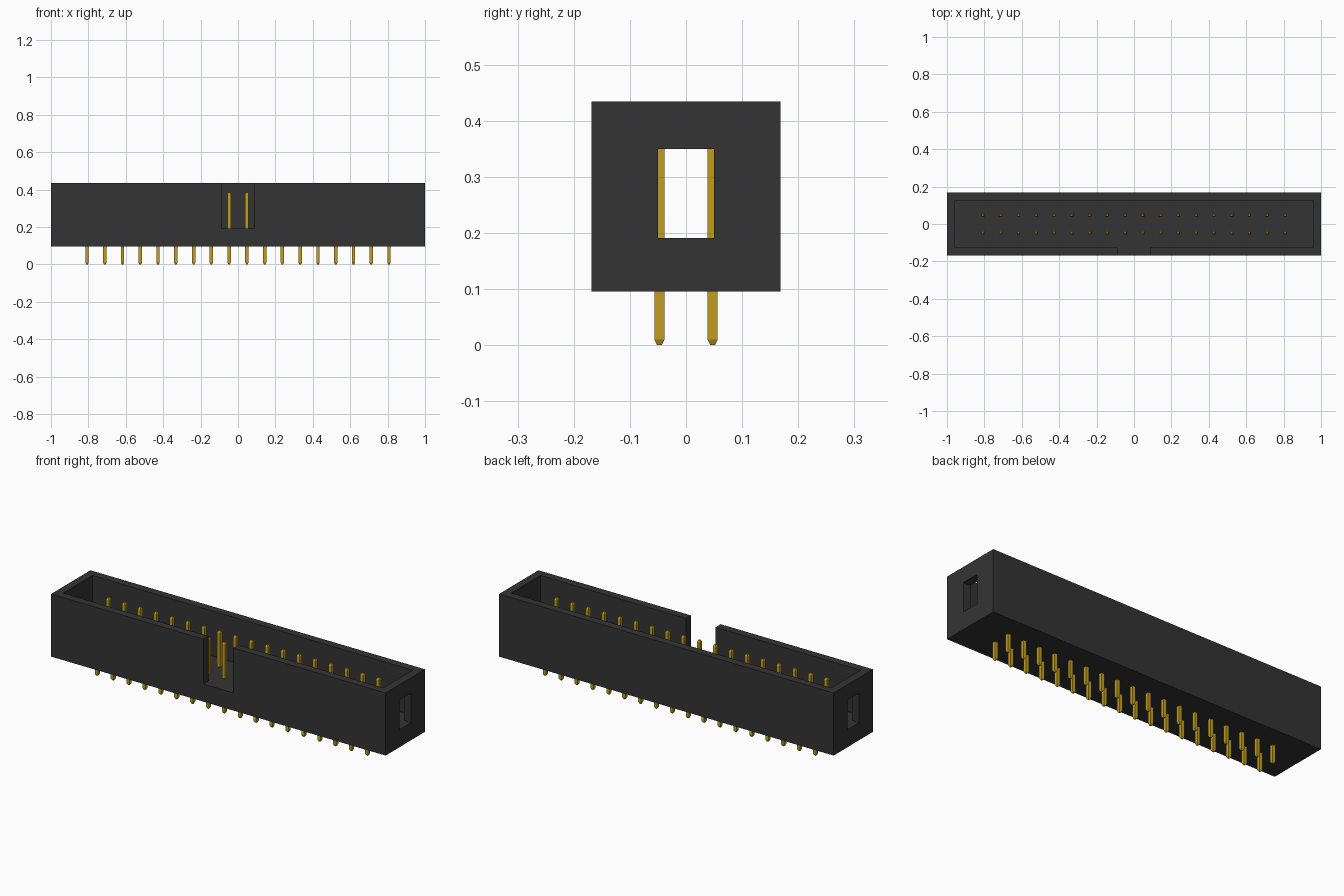
import bpy
import bmesh
from mathutils import Vector

default = bpy.data.objects.get("Cube")
if default:
    bpy.data.objects.remove(default, do_unlink=True)


def make_material(name, color, roughness):
    mat = bpy.data.materials.new(name)
    mat.use_nodes = True
    mat.diffuse_color = color
    node = mat.node_tree.nodes["Principled BSDF"]
    node.inputs["Base Color"].default_value = color
    node.inputs["Roughness"].default_value = roughness
    return mat


def make_object(name, bm, mat=None):
    bmesh.ops.recalc_face_normals(bm, faces=bm.faces)
    mesh = bpy.data.meshes.new(name)
    bm.to_mesh(mesh)
    bm.free()
    obj = bpy.data.objects.new(name, mesh)
    bpy.context.scene.collection.objects.link(obj)
    if mat:
        mesh.materials.append(mat)
    return obj


def box(name, low, high, mat=None):
    low, high = Vector(low), Vector(high)
    bm = bmesh.new()
    bmesh.ops.create_cube(bm, size=1)
    bmesh.ops.scale(bm, vec=high - low, verts=bm.verts)
    bmesh.ops.translate(bm, vec=(low + high) / 2, verts=bm.verts)
    return make_object(name, bm, mat)


def cut(target, cutter):
    cutter.hide_render = True
    mod = target.modifiers.new(cutter.name, "BOOLEAN")
    mod.operation = "DIFFERENCE"
    mod.solver = "EXACT"
    mod.object = cutter
    bpy.context.view_layer.objects.active = target
    bpy.ops.object.modifier_apply(modifier=mod.name)
    bpy.data.objects.remove(cutter, do_unlink=True)


plastic = make_material("dark grey plastic", (0.034, 0.034, 0.034, 1), 0.6)
gold = make_material("gold metal", (0.54, 0.34, 0.014, 1), 0.4)

# Housing dimensions
half_y, bottom, top, floor = 0.168, 0.096, 0.434, 0.19
wall = 0.043

# Open-topped housing with a keying notch in front and a slot in each end
housing = box("housing", (-1, -half_y, bottom), (1, half_y, top), plastic)
cut(housing, box("cavity_cutter", (wall - 1, wall - half_y, floor),
                 (1 - wall, half_y - wall, 0.5)))
cut(housing, box("notch_cutter", (-0.089, -0.2, floor + 0.001),
                 (0.089, 0, 0.5)))
cut(housing, box("end_slot_cutter", (-1.1, -0.05, floor + 0.001),
                 (1.1, 0.05, 0.35)))

# Square pins with tapered tips, in two rows
columns, pitch = 18, 0.095
pin_top, taper, radius, tip = 0.385, 0.01, 0.009, 0.004


def add_pin(bm, x, y):
    rings = []
    for z, r in ((0, tip), (taper, radius),
                 (pin_top - taper, radius), (pin_top, tip)):
        rings.append([bm.verts.new((x + sx * r, y + sy * r, z))
                      for sx, sy in ((-1, -1), (1, -1), (1, 1), (-1, 1))])
    for a, b in zip(rings, rings[1:]):
        for i in range(4):
            j = (i + 1) % 4
            bm.faces.new((a[i], a[j], b[j], b[i]))
    bm.faces.new(rings[0][::-1])
    bm.faces.new(rings[-1])


for row, side in (("front_pins", -1), ("back_pins", 1)):
    bm = bmesh.new()
    for i in range(columns):
        add_pin(bm, (i - (columns - 1) / 2) * pitch, side * pitch / 2)
    make_object(row, bm, gold)
